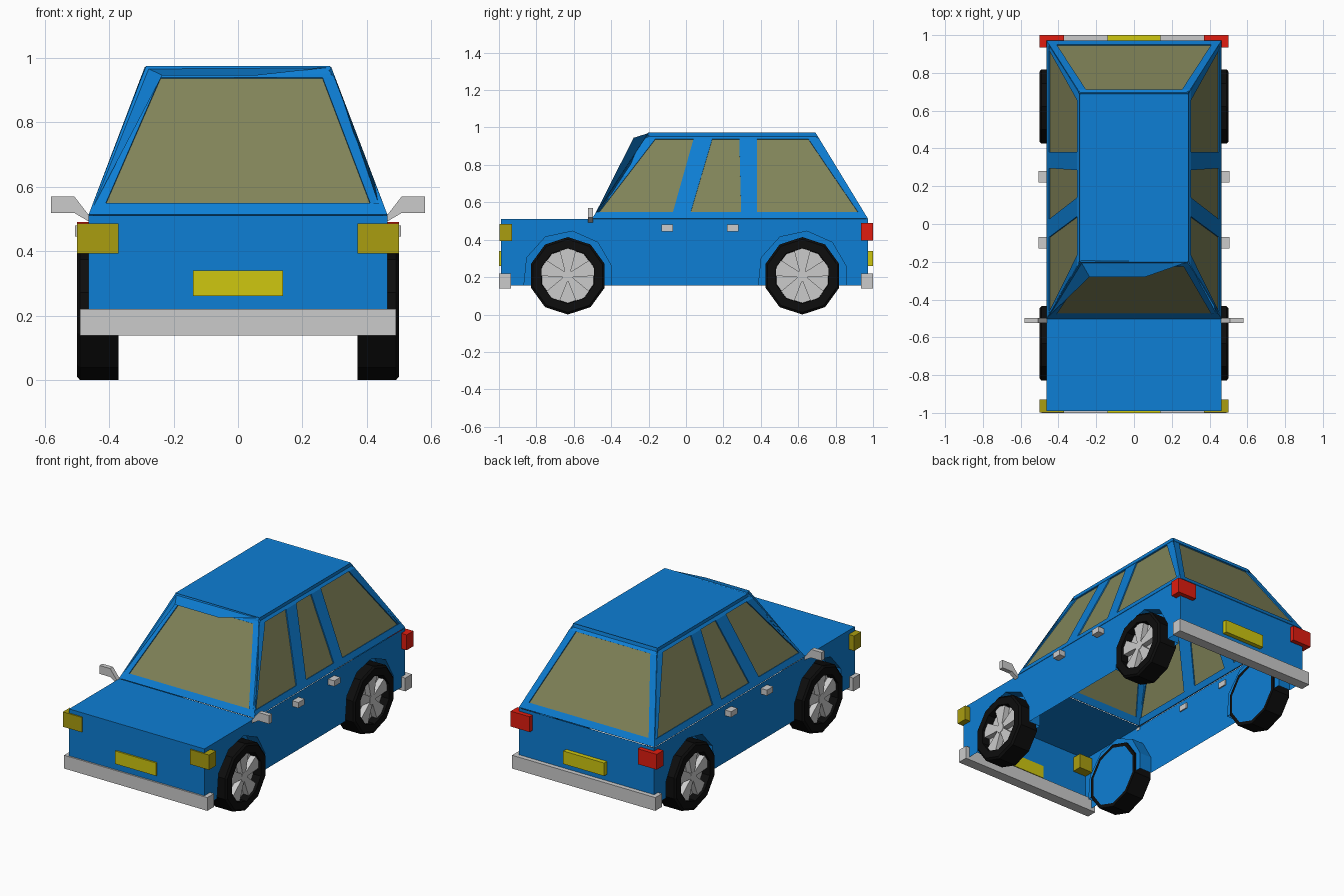
import bpy, bmesh
from math import sin, cos, radians

if "Cube" in bpy.data.objects:
    bpy.data.objects.remove(bpy.data.objects["Cube"])


def material(name, rgb):
    m = bpy.data.materials.new(name)
    m.diffuse_color = (*rgb, 1)
    m.use_nodes = True
    m.node_tree.nodes["Principled BSDF"].inputs["Base Color"].default_value = m.diffuse_color
    return m


BLUE = material("blue_paint", (0.004, 0.21, 0.66))
GLASS = material("tinted_glass", (0.22, 0.23, 0.10))
YELLOW = material("plate_yellow", (0.62, 0.57, 0.005))
AMBER = material("lamp_amber", (0.40, 0.34, 0.005))
RED = material("lamp_red", (0.75, 0.012, 0.005))
BLACK = material("rubber", (0.004, 0.004, 0.004))


def build(name, polys, mat=None):
    """Make an object from a list of polygons, welding shared corners."""
    bm = bmesh.new()
    for p in polys:
        bm.faces.new([bm.verts.new(v) for v in p])
    bmesh.ops.remove_doubles(bm, verts=bm.verts, dist=1e-4)
    bmesh.ops.recalc_face_normals(bm, faces=bm.faces)
    me = bpy.data.meshes.new(name)
    bm.to_mesh(me)
    bm.free()
    ob = bpy.data.objects.new(name, me)
    bpy.context.collection.objects.link(ob)
    if mat:
        me.materials.append(mat)
    return ob


def prism(a, b):
    """Polygons of a solid between two matching outlines."""
    n = len(a)
    return [a, b[::-1]] + [[a[i], a[(i + 1) % n], b[(i + 1) % n], b[i]] for i in range(n)]


def box(name, x, y, z, mat=None):
    ring = [(x[0], y[0]), (x[1], y[0]), (x[1], y[1]), (x[0], y[1])]
    return build(name, prism([(*p, z[0]) for p in ring], [(*p, z[1]) for p in ring]), mat)


W, Z0, Z1, Z2, Z3 = 0.463, 0.51, 0.545, 0.935, 0.97
FRONT, REAR, BOTTOM = -0.99, 0.972, 0.155
AXLES = (-0.632, 0.622)
AXLE_Z = 0.207

# lower body: open-bottomed shell with recessed wheel arches
def arch(y):
    return [(y + 0.24 * cos(radians(a)), AXLE_Z + 0.24 * sin(radians(a)))
            for a in (192.5, 156, 120, 84, 48, 12, -12.5)]


shell = [[(-W, FRONT, Z0), (W, FRONT, Z0), (W, -0.5, Z0), (-W, -0.5, Z0)]]
for y in (FRONT, REAR):
    shell.append([(-W, y, BOTTOM), (W, y, BOTTOM), (W, y, Z0), (-W, y, Z0)])
for s in (1, -1):
    outline = [(FRONT, BOTTOM)] + arch(AXLES[0]) + arch(AXLES[1]) + \
              [(REAR, BOTTOM), (REAR, Z0), (-0.5, Z0), (FRONT, Z0)]
    shell.append([(s * W, *p) for p in outline])
    for y in AXLES:
        a = arch(y)
        shell += [[(s * W, *p), (s * W, *q), (s * 0.38, *q), (s * 0.38, *p)]
                  for p, q in zip(a, a[1:])]
        shell.append([(s * 0.38, *p) for p in a])
build("lower_body", shell, BLUE)


# cabin walls: pillars, sill and header around recessed glass
def wall(name, place, outer, windows):
    """outer: edges (u at Z0, u at Z3); windows: edges (u at Z1, u at Z2)."""
    def edge(e, za, zb):
        return lambda z: e[0] + (e[1] - e[0]) * (z - za) / (zb - za)
    left, right = (edge(e, Z0, Z3) for e in outer)
    edges = [left] + [edge(e, Z1, Z2) for w in windows for e in w] + [right]

    def quad(a, b, za, zb):
        return [place(a(za), za), place(b(za), za), place(b(zb), zb), place(a(zb), zb)]
    frame = [quad(left, right, Z0, Z1), quad(left, right, Z2, Z3)]
    frame += [quad(a, b, Z1, Z2) for a, b in zip(edges[::2], edges[1::2])]
    ob = build(name + "_frame", frame, BLUE)
    mod = ob.modifiers.new("thickness", "SOLIDIFY")
    mod.thickness, mod.offset = 0.014, 0
    build(name + "_glass", [quad(a, b, Z1, Z2) for a, b in zip(edges[1::2], edges[2::2])], GLASS)


def rise(z):
    return (z - Z0) / (Z3 - Z0)


side_windows = [((-0.465, -0.165), (-0.07, 0.04)),
                ((0.025, 0.14), (0.295, 0.285)),
                ((0.38, 0.38), (0.92, 0.655))]
for s, side in ((1, "right"), (-1, "left")):
    wall(side + "_cabin", lambda u, z: (s * (W - 0.006 - 0.175 * rise(z)), u, z),
         ((-0.5, -0.2), (REAR, 0.69)), side_windows)
wall("windscreen", lambda u, z: (u, -0.496 + 0.3 * rise(z), z),
     ((-W, -0.285), (W, 0.285)), [((-0.41, -0.24), (0.41, 0.262))])
wall("rear_window", lambda u, z: (u, REAR - 0.006 - 0.28 * rise(z), z),
     ((-W, -0.285), (W, 0.285)), [((-0.41, -0.255), (0.41, 0.255))])

# roof with its uneven front lip and the bent left pillar
rl, rr = (-0.287, -0.19, Z3), (0.287, -0.2, Z3)
lip_l, lip_r = (-0.235, -0.28, 0.945), (0.06, -0.28, 0.945)
build("roof", [[rl, rr, (0.287, 0.69, Z3), (-0.287, 0.69, Z3)],
               [rl, lip_l, lip_r], [rl, lip_r, rr],
               [(-W, -0.5, Z0), lip_l, rl]], BLUE)


# wheels: ten-sided tyre, spoked rim and inner disc
def ring(x, r, y, n=10):
    return [(x, y + r * sin(radians(360 * i / n)), AXLE_Z + r * cos(radians(360 * i / n)))
            for i in range(n)]


for s, side in ((1, "right"), (-1, "left")):
    for y, end in zip(AXLES, ("front", "rear")):
        tag = f"{end}_{side}_"
        profile = [(0.37, 0.185), (0.37, 0.207), (0.49, 0.207), (0.50, 0.195),
                   (0.50, 0.148), (0.45, 0.145)]
        rings = [ring(s * x, r, y) for x, r in profile]
        tyre = [[a[i], a[(i + 1) % 10], b[(i + 1) % 10], b[i]]
                for a, b in zip(rings, rings[1:]) for i in range(10)]
        build(tag + "tyre", tyre, BLACK)
        build(tag + "inner_disc", [ring(s * 0.37, 0.185, y)], BLUE)
        rim = [ring(s * 0.45, 0.146, y)]
        for k in range(5):
            wedge = [(y + r * sin(radians(72 * k + d)), AXLE_Z + r * cos(radians(72 * k + d)))
                     for r, d in ((0.025, -36), (0.143, -18), (0.146, 0), (0.143, 18), (0.025, 36))]
            rim += prism([(s * 0.45, *p) for p in wedge], [(s * 0.485, *p) for p in wedge])
        rim += prism(ring(s * 0.45, 0.03, y), ring(s * 0.487, 0.03, y))
        build(tag + "rim", rim)

# bumpers and plates
for end, y in (("front", (-1.0, -0.935)), ("rear", (0.935, 1.0))):
    box(end + "_bumper", (-0.49, 0.49), y, (0.138, 0.22))
box("front_plate", (-0.14, 0.14), (-1.0, -0.985), (0.26, 0.34), YELLOW)
box("rear_plate", (-0.14, 0.14), (0.965, 1.0), (0.26, 0.34), YELLOW)

# lamps, door handles and mirrors on both sides
for s, side in ((1, "right"), (-1, "left")):
    xs = sorted((s * 0.37, s * 0.5))
    box(side + "_headlamp", xs, (-0.998, -0.93), (0.393, 0.485), AMBER)
    box(side + "_tail_lamp", xs, (0.935, 1.0), (0.395, 0.49), RED)
    for n, y in (("front", -0.1), ("rear", 0.25)):
        box(f"{side}_{n}_handle", sorted((s * 0.455, s * 0.505)), (y - 0.03, y + 0.03), (0.445, 0.48))
    outline = [(0.46, 0.49), (0.507, 0.518), (0.58, 0.518), (0.58, 0.57), (0.508, 0.57), (0.46, 0.508)]
    build(side + "_mirror", prism([(s * x, -0.525, z) for x, z in outline],
                                  [(s * x, -0.497, z) for x, z in outline]))
